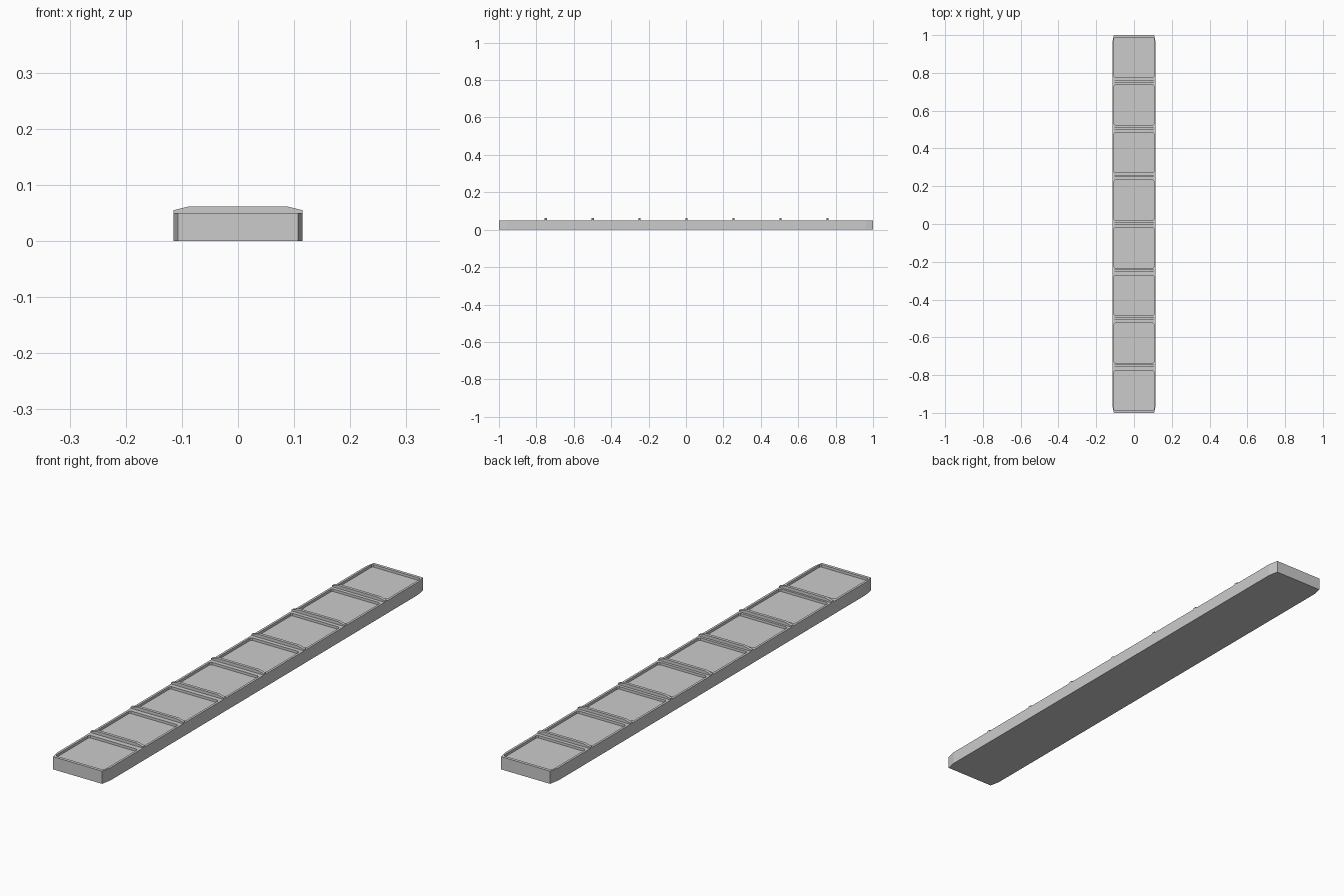
import bpy, bmesh

if "Cube" in bpy.data.objects:
    bpy.data.objects.remove(bpy.data.objects["Cube"])

def make(name, bm):
    bmesh.ops.recalc_face_normals(bm, faces=bm.faces)
    me = bpy.data.meshes.new(name)
    bm.to_mesh(me)
    bm.free()
    ob = bpy.data.objects.new(name, me)
    bpy.context.collection.objects.link(ob)
    return ob

def prism(name, pts, direction):
    bm = bmesh.new()
    f = bm.faces.new([bm.verts.new(p) for p in pts])
    r = bmesh.ops.extrude_face_region(bm, geom=[f])
    bmesh.ops.translate(bm, vec=direction,
                        verts=[v for v in r["geom"] if isinstance(v, bmesh.types.BMVert)])
    return make(name, bm)

# Long slab with slightly tapered ends
half = [(0.107, -1), (0.115, -0.96), (0.115, 0.96), (0.107, 1)]
outline = half + [(-x, y) for x, y in reversed(half)]
slab = prism("slab", [(x, y, 0) for x, y in outline], (0, 0, 0.05))

# Eight shallow tray recesses cut with small corner chamfers
def tray_ring(y, w, c):
    return [(w, y - w + c), (w, y + w - c), (w - c, y + w), (-w + c, y + w),
            (-w, y + w - c), (-w, y - w + c), (-w + c, y - w), (w - c, y - w)]

bm = bmesh.new()
for i in range(8):
    y = (i - 3.5) * 0.252
    rings = [[bm.verts.new((px, py, z)) for px, py in tray_ring(y, w, 0.006)]
             for w, z in ((0.106, 0.06), (0.106, 0.04))]
    bm.faces.new(rings[0])
    bm.faces.new(rings[1][::-1])
    for k in range(8):
        n = (k + 1) % 8
        bm.faces.new((rings[0][k], rings[1][k], rings[1][n], rings[0][n]))
cutter = make("tray_cutter", bm)
cutter.hide_render = True
cutter.hide_viewport = True
mod = slab.modifiers.new("trays", "BOOLEAN")
mod.operation = "DIFFERENCE"
mod.solver = "EXACT"
mod.object = cutter

# Seven cross ribs with sloping ends
profile = [(-0.115, 0.045), (0.115, 0.045), (0.115, 0.055), (0.087, 0.062),
           (-0.087, 0.062), (-0.115, 0.055)]
for i in range(7):
    y = (i - 3) * 0.251 + 0.003
    prism("cross_rib", [(x, y - 0.006, z) for x, z in profile], (0, 0.012, 0))
